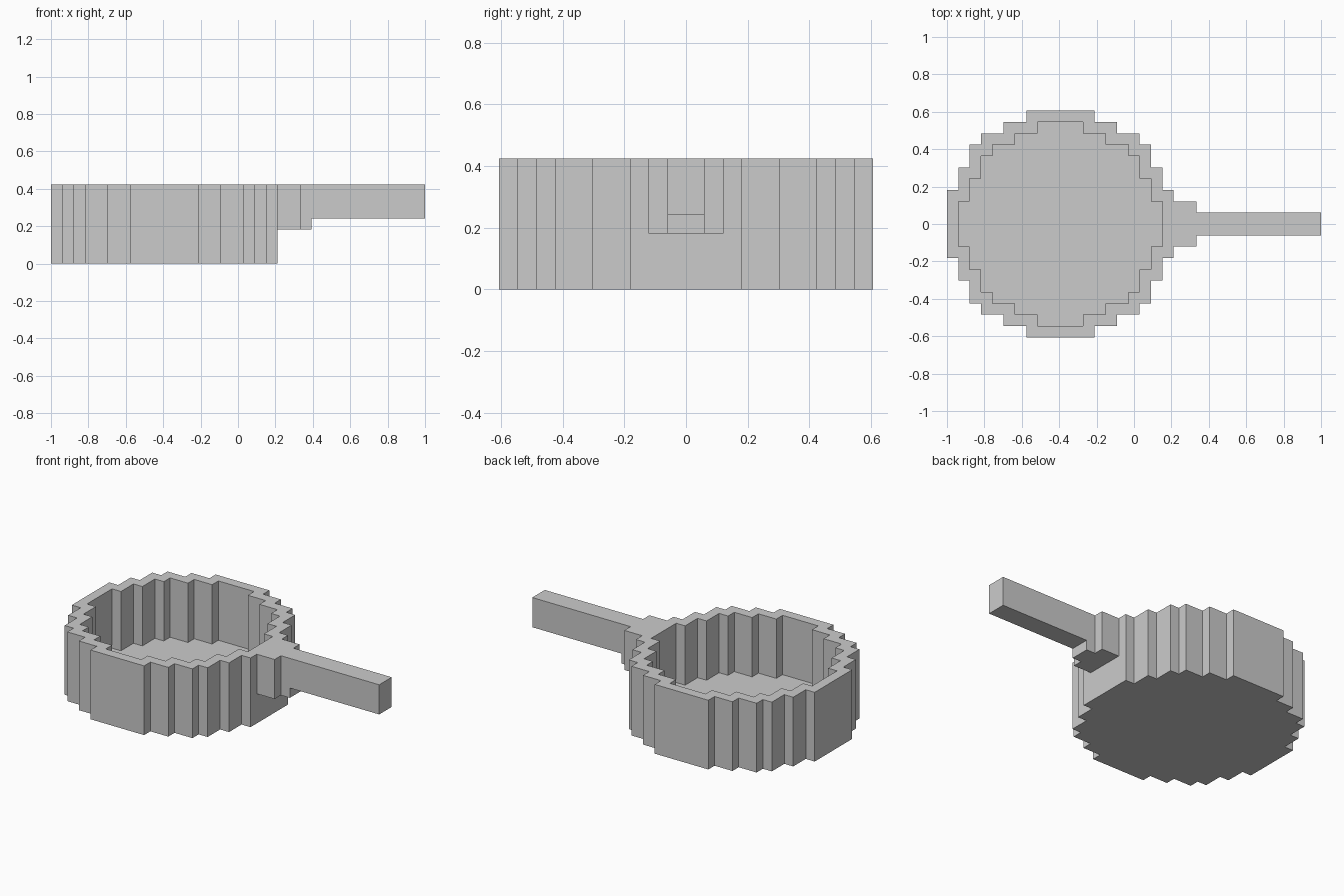
import bpy, bmesh

if "Cube" in bpy.data.objects:
    bpy.data.objects.remove(bpy.data.objects["Cube"])

V = 2 / 33            # one grid cell of the blocky model
CX = -6.5             # bowl centre in cells
H = 7                 # bowl height in cells


def finish(name, bm):
    bmesh.ops.scale(bm, vec=(V, V, V), verts=bm.verts)
    bmesh.ops.recalc_face_normals(bm, faces=bm.faces)
    me = bpy.data.meshes.new(name)
    bm.to_mesh(me)
    bm.free()
    ob = bpy.data.objects.new(name, me)
    bpy.context.collection.objects.link(ob)
    return ob


def stepped_circle(inset):
    # one quadrant of (half width, half depth) steps, mirrored to all four
    steps = [(10, 3), (9, 5), (8, 7), (7, 8), (5, 9), (3, 10)]
    steps = [(x - inset, y - inset) for x, y in steps]
    q = []
    for i, (x, y) in enumerate(steps):
        q.append((x, y))
        if i < len(steps) - 1:
            q.append((steps[i + 1][0], y))
    left = [(-x, y) for x, y in reversed(q)]
    top = q + left
    return top + [(x, -y) for x, y in reversed(top)]


def ring(bm, inset, z):
    return [bm.verts.new((x + CX, y, z)) for x, y in stepped_circle(inset)]


# Bowl: bottom, outer wall, rim, inner wall, floor
bm = bmesh.new()
rings = [ring(bm, 0, 0), ring(bm, 0, H), ring(bm, 1, H), ring(bm, 1, 1)]
for a, b in zip(rings, rings[1:]):
    n = len(a)
    for i in range(n):
        j = (i + 1) % n
        bm.faces.new((a[i], a[j], b[j], b[i]))
bm.faces.new(rings[0])
bm.faces.new(rings[-1])
finish("pan_bowl", bm)


# Bracket: wide block against the bowl
def prism(name, profile, half):
    # side profile in x, z extruded symmetrically in y
    bm = bmesh.new()
    f = bm.faces.new([bm.verts.new((x, -half, z)) for x, z in profile])
    r = bmesh.ops.extrude_face_region(bm, geom=[f])
    vs = [v for v in r["geom"] if isinstance(v, bmesh.types.BMVert)]
    bmesh.ops.translate(bm, vec=(0, 2 * half, 0), verts=vs)
    return finish(name, bm)


prism("handle_bracket", [(3.5, 3), (5.5, 3), (5.5, H), (3.5, H)], 2)

# Handle: long bar with a one-cell step under its root
prism("handle", [(5.5, 3), (6.5, 3), (6.5, 4), (16.5, 4), (16.5, H), (5.5, H)], 1)
